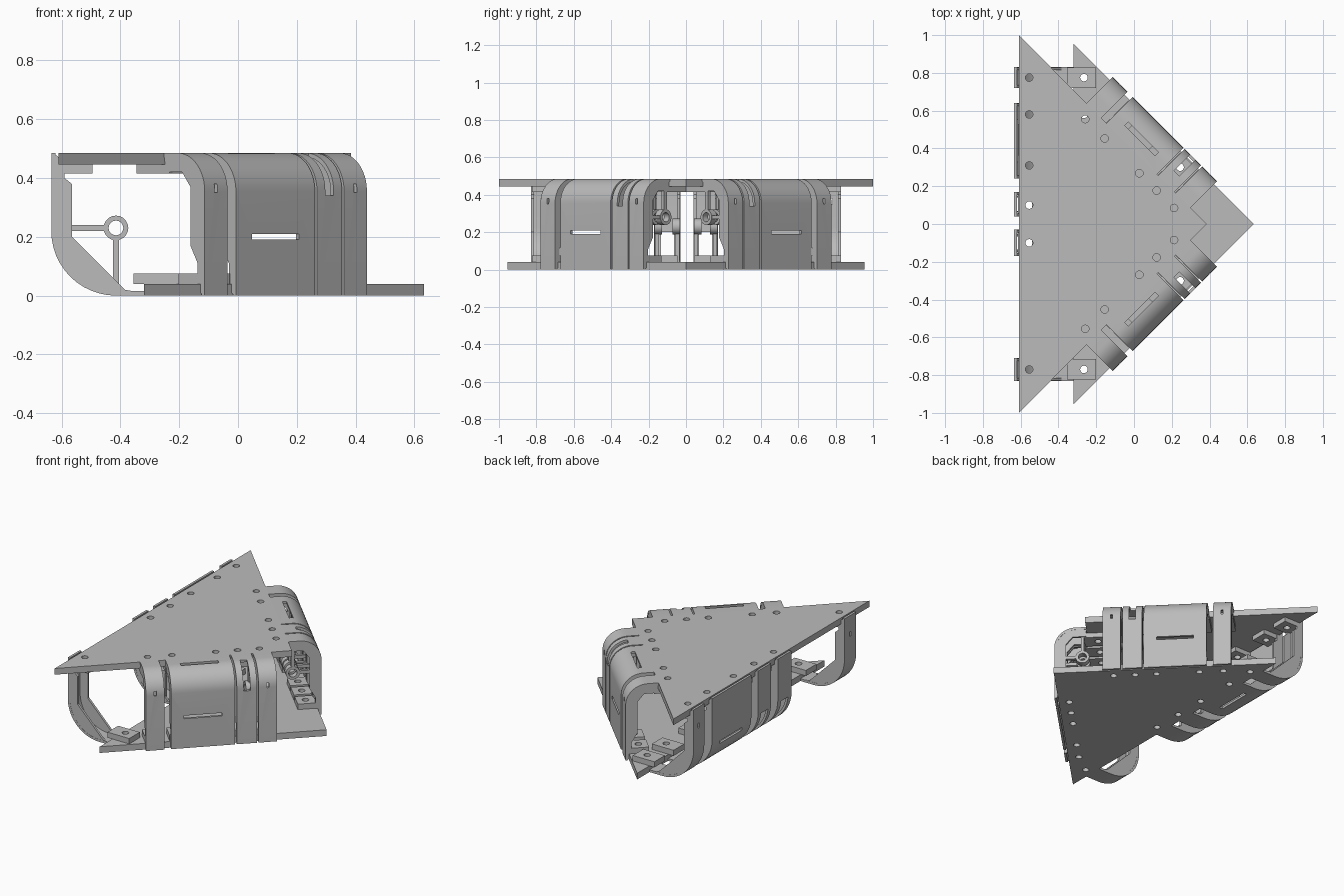
import bpy, bmesh, math
from mathutils import Vector

cube = bpy.data.objects.get("Cube")
if cube:
    bpy.data.objects.remove(cube, do_unlink=True)

H, SKIN, PLATE = 0.485, 0.015, 0.04
grey = bpy.data.materials.new("plain grey")
grey.use_nodes = True
grey.diffuse_color = (0.5, 0.5, 0.5, 1)
grey.node_tree.nodes["Principled BSDF"].inputs["Base Color"].default_value = (0.5, 0.5, 0.5, 1)


class Frame:
    """Side frame: s runs along the side, d runs inward, z is up."""
    def __init__(self, normal, tangent, dist):
        self.n = Vector(normal).normalized()
        self.t = Vector(tangent).normalized()
        self.o = self.n * dist

    def at(self, s, d, z):
        return self.o + self.t * s - self.n * d + Vector((0, 0, z))


def add_prism(bm, start, end):
    """Closed prism between two matching rings of points."""
    a = [bm.verts.new(p) for p in start]
    b = [bm.verts.new(p) for p in end]
    bm.faces.new(a)
    bm.faces.new(b[::-1])
    for i in range(len(a)):
        j = (i + 1) % len(a)
        bm.faces.new((a[j], a[i], b[i], b[j]))


def finish(bm, name, smooth=False):
    bmesh.ops.recalc_face_normals(bm, faces=bm.faces)
    mesh = bpy.data.meshes.new(name)
    bm.to_mesh(mesh)
    bm.free()
    mesh.materials.append(grey)
    ob = bpy.data.objects.new(name, mesh)
    bpy.context.collection.objects.link(ob)
    if smooth:
        select(ob)
        bpy.ops.object.shade_smooth_by_angle(angle=math.radians(30))
    return ob


def select(ob):
    bpy.ops.object.select_all(action='DESELECT')
    bpy.context.view_layer.objects.active = ob
    ob.select_set(True)


def cut(ob, cutter_bm):
    cutter = finish(cutter_bm, "cutter")
    mod = ob.modifiers.new("cut", 'BOOLEAN')
    mod.operation, mod.solver, mod.object = 'DIFFERENCE', 'EXACT', cutter
    select(ob)
    bpy.ops.object.modifier_apply(modifier=mod.name)
    bpy.data.objects.remove(cutter, do_unlink=True)


def extrude(bm, f, outline, s0, s1):
    add_prism(bm, [f.at(s0, *p) for p in outline], [f.at(s1, *p) for p in outline])


def box(bm, f, s, d, z):
    extrude(bm, f, [(d[0], z[0]), (d[1], z[0]), (d[1], z[1]), (d[0], z[1])], *s)


def circle(r, c=(0, 0), count=20):
    return [(c[0] + r * math.cos(2 * math.pi * i / count),
             c[1] + r * math.sin(2 * math.pi * i / count)) for i in range(count)]


def bore(bm, p, z0=-0.1, z1=0.6):
    ring = circle(0.02, (p.x, p.y), 16)
    add_prism(bm, [(x, y, z0) for x, y in ring], [(x, y, z1) for x, y in ring])


def bend(off, r, depth, flip):
    """Wall profile: upright, rounded corner, then a flat run inward."""
    pts = [(off, 0)]
    for i in range(13):
        a = math.pi / 2 * i / 12
        pts.append((r - (r - off) * math.cos(a), H - r + (r - off) * math.sin(a)))
    pts.append((depth, H - off))
    return [(d, H - z) for d, z in pts] if flip else pts


DIAG = dict(
    r=0.13, depth=0.2, flip=False, hub=(0.17, 0.28),
    pieces=[("end", -0.63, -0.52), ("main", -0.48, -0.1),
            ("strip", -0.09, 0.03), ("end", 0.04, 0.15)],
    rib=[(0.19, 0.42), (0.11, 0.42), (0.07, 0.37), (0.07, 0.17), (0.035, 0.11), (0.035, 0.02)],
    lugs=[-0.575, -0.43, -0.17, -0.04, 0.09],
    top=(0.17, 0.33, 0.26), low=(0.03, 0.14, 0.085),
    slots={"main": [((-0.02, 0.05), (0.19, 0.21)), ((0.11, 0.135), (0.4, 0.55))],
           "strip": [((-0.02, 0.12), (0.34, 0.55))]}, gap=0.02)
BACK = dict(
    r=0.22, depth=0.315, flip=True, hub=(0.22, 0.23),
    pieces=[("end", -0.83, -0.72), ("main", -0.64, -0.24), ("strip", -0.17, -0.04),
            ("strip", 0.03, 0.17), ("end", 0.71, 0.83)],
    rib=[(0.25, 0.02), (0.2, 0.07), (0.07, 0.2), (0.07, 0.38), (0.045, 0.4), (0.045, 0.45)],
    lugs=[-0.775, -0.58, -0.31, -0.1, 0.1, 0.77],
    top=(0.02, 0.14, 0.08), low=(0.28, 0.435, 0.37),
    slots={"main": [((-0.02, 0.06), (0.16, 0.18)), ((0.21, 0.235), (-0.05, 0.08))],
           "strip": [((-0.02, 0.16), (0.04, 0.2))]}, gap=0.035)

q = 1
sides = [("left_back", Frame((q, q, 0), (q, -q, 0), 0.47), DIAG),
         ("left_front", Frame((q, -q, 0), (q, q, 0), 0.47), DIAG),
         ("rear", Frame((-q, 0, 0), (0, -q, 0), 0.635), BACK)]


def build_cover(name, f, c, kind, s0, s1):
    mid = (s0 + s1) / 2
    outer = bend(0, c["r"], c["depth"], c["flip"])
    inner = bend(SKIN, c["r"], c["depth"], c["flip"])
    # curved skin with its slots
    bm = bmesh.new()
    extrude(bm, f, outer + inner[::-1], s0, s1)
    skin = finish(bm, name + "_cover", True)
    half = 0.113 if kind == "main" else c["gap"]
    cutter = bmesh.new()
    for d, z in c["slots"].get(kind, [((-0.02, 0.04), (0.35, 0.38))]):
        w = half if kind != "end" else 0.007
        box(cutter, f, (mid - w, mid + w), d, z)
    cut(skin, cutter)
    # stiffening ribs at both ends
    bm = bmesh.new()
    edge = bend(SKIN * 0.6, c["r"], c["depth"] - 0.005, c["flip"])
    for a in (s0 + 0.001, s1 - 0.016):
        extrude(bm, f, edge + c["rib"], a, a + 0.015)
    finish(bm, name + "_ribs")
    # tube hubs on struts
    if kind == "strip" or s0 == 0.04:
        hd, hz = c["hub"]
        bm = bmesh.new()
        for a in (s0 + 0.002, s1 - 0.042):
            for r in (0.042, 0.025):
                ring = circle(r, c["hub"])
                for i in range(len(ring)):
                    j = (i + 1) % len(ring)
                    bm.faces.new([bm.verts.new(f.at(s, *p)) for s, p in
                                  ((a, ring[i]), (a, ring[j]), (a + 0.04, ring[j]), (a + 0.04, ring[i]))])
            for s in (a, a + 0.04):
                big, small = circle(0.042, c["hub"]), circle(0.025, c["hub"])
                for i in range(len(big)):
                    j = (i + 1) % len(big)
                    bm.faces.new([bm.verts.new(f.at(s, *p)) for p in (big[i], big[j], small[j], small[i])])
        bmesh.ops.remove_doubles(bm, verts=bm.verts, dist=0.0005)
        finish(bm, name + "_hubs", True)
        bm = bmesh.new()
        reach = (0.01, hz - 0.035) if c["flip"] else (hz + 0.035, H - 0.01)
        for a in (s0 + 0.005, s1 - 0.025):
            box(bm, f, (a, a + 0.02), (0.01, hd - 0.035), (hz - 0.01, hz + 0.01))
            box(bm, f, (a, a + 0.02), (hd - 0.01, hd + 0.01), reach)
        finish(bm, name + "_struts")


holes = {"top": [], "low": []}
for side, f, c in sides:
    for i, (kind, s0, s1) in enumerate(c["pieces"]):
        build_cover(f"{side}_{kind}_{i + 1}", f, c, kind, s0, s1)
    # mounting lugs against both plates
    for level, z in (("top", (0.415, 0.446)), ("low", (0.039, 0.075))):
        d0, d1, dh = c[level]
        bm, cutter = bmesh.new(), bmesh.new()
        for s in c["lugs"]:
            box(bm, f, (s - 0.054, s + 0.054), (d0, d1), z)
            p = f.at(s, dh, 0)
            bore(cutter, p)
            holes[level].append(p)
        cut(finish(bm, f"{side}_{level}_lugs"), cutter)

# triangular plates with drilled holes
for name, level, back, half, tip, z in (("top_plate", "top", -0.61, 1.0, 0.385, H - PLATE),
                                        ("bottom_plate", "low", -0.32, 0.955, 0.633, 0)):
    tri = [(back, -half), (tip, 0), (back, half)]
    bm, cutter = bmesh.new(), bmesh.new()
    add_prism(bm, [(x, y, z) for x, y in tri], [(x, y, z + PLATE) for x, y in tri])
    for p in holes[level]:
        bore(cutter, p)
    cut(finish(bm, name), cutter)
